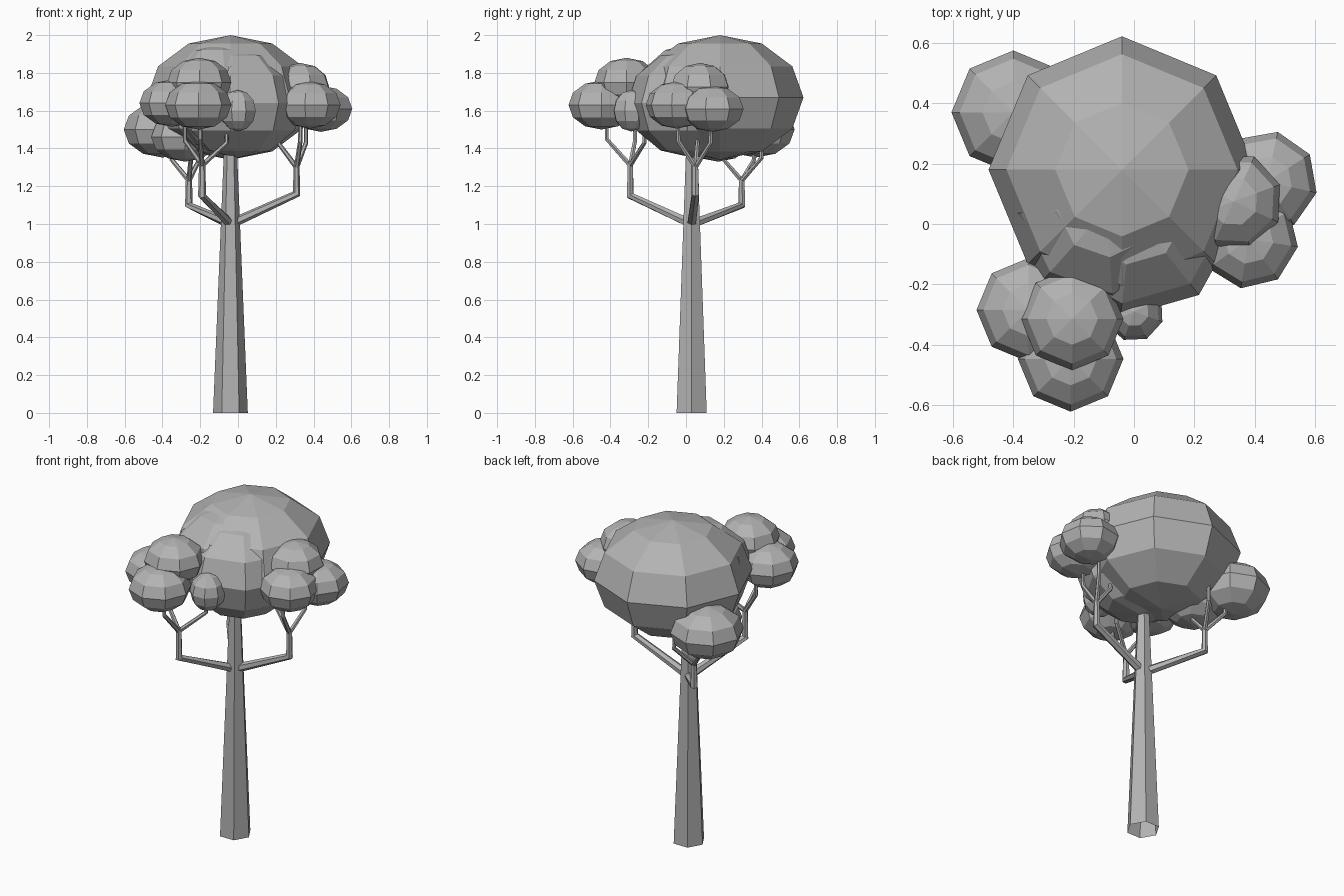
import bpy
import bmesh
from math import radians, cos, sin, pi
from mathutils import Vector, Matrix

cube = bpy.data.objects.get("Cube")
if cube:
    bpy.data.objects.remove(cube, do_unlink=True)

grey = bpy.data.materials.new("plain grey")
grey.use_nodes = True
COLOUR = (0.45, 0.45, 0.45, 1)
grey.diffuse_color = COLOUR
grey.node_tree.nodes["Principled BSDF"].inputs["Base Color"].default_value = COLOUR


def finish(bm, name):
    bmesh.ops.recalc_face_normals(bm, faces=bm.faces)
    mesh = bpy.data.meshes.new(name)
    bm.to_mesh(mesh)
    bm.free()
    mesh.materials.append(grey)
    obj = bpy.data.objects.new(name, mesh)
    bpy.context.collection.objects.link(obj)
    return obj


def foliage(name, centre, radius, height, turn=0):
    """Flattened eight-sided ball, height is half its depth."""
    bm = bmesh.new()
    bmesh.ops.create_uvsphere(bm, u_segments=8, v_segments=6, radius=1)
    place = (Matrix.Translation(centre) @ Matrix.Rotation(radians(turn), 4, 'Z')
             @ Matrix.Diagonal((radius, radius, height, 1)))
    bm.transform(place)
    finish(bm, name)


def limb(name, points, radii, cap=True):
    """Six-sided tapering tube with mitred bends."""
    pts = [Vector(p) for p in points]
    bm = bmesh.new()
    rings = []
    for i, p in enumerate(pts):
        before = (p - pts[max(i - 1, 0)]).normalized()
        after = (pts[min(i + 1, len(pts) - 1)] - p).normalized()
        along = (before + after).normalized()
        side = Vector((1, 0, 0))
        side = (side - along * side.dot(along)).normalized()
        up = along.cross(side)
        rings.append([bm.verts.new(p + radii[i] * (side * cos(k * pi / 3) + up * sin(k * pi / 3)))
                      for k in range(6)])
    for a, b in zip(rings, rings[1:]):
        for k in range(6):
            n = (k + 1) % 6
            bm.faces.new((a[k], a[n], b[n], b[k]))
    if cap:
        bm.faces.new(rings[-1])
    finish(bm, name)


# Trunk, open at the base
limb("trunk", [(-0.04, 0.03, 0), (-0.04, 0.03, 1.5)], [0.092, 0.03])

# Main crown: one large ball with two smaller ones bulging to the front
foliage("crown_main", (-0.04, 0.18, 1.67), 0.442, 0.33)
foliage("crown_front", (-0.005, 0.042, 1.64), 0.354, 0.29, 38.5)
foliage("crown_side", (-0.09, 0.053, 1.67), 0.327, 0.29, 3.5)
foliage("crown_tuft", (0.0, -0.29, 1.6), 0.1, 0.11, 25)

# Front cluster
foliage("front_cluster_top", (-0.205, -0.315, 1.75), 0.17, 0.13)
foliage("front_cluster_outer", (-0.21, -0.447, 1.63), 0.175, 0.13)
foliage("front_cluster_side", (-0.35, -0.285, 1.64), 0.172, 0.125)

# Side cluster
foliage("side_cluster_back", (0.44, 0.14, 1.61), 0.169, 0.122, 32.5)
foliage("side_cluster_front", (0.38, -0.05, 1.63), 0.165, 0.125, 36)
foliage("side_cluster_top", (0.33, 0.075, 1.725), 0.163, 0.128, 20)

# Back cluster
foliage("back_cluster_outer", (-0.4, 0.37, 1.5), 0.205, 0.148)
foliage("back_cluster_inner", (-0.28, 0.17, 1.46), 0.18, 0.13)

# Each branch leaves the trunk, bends upward and splits into twigs
BRANCHES = {
    "front_branch": ((-0.19, -0.295, 1.15), 1.33,
                     [(-0.2, -0.42, 1.45), (-0.28, -0.27, 1.44), (-0.06, -0.22, 1.43)]),
    "side_branch": ((0.31, 0.05, 1.16), 1.32,
                    [(0.36, 0.13, 1.43), (0.33, -0.04, 1.44), (0.22, 0.06, 1.42)]),
    "back_branch": ((-0.26, 0.295, 1.1), 1.25,
                    [(-0.35, 0.36, 1.34), (-0.25, 0.2, 1.34), (-0.2, 0.4, 1.35)]),
}
for name, (bend, fork, twigs) in BRANCHES.items():
    x, y, z = bend
    limb(name, [(-0.04, 0.03, 1.0), bend, (x, y, fork)], [0.026, 0.022, 0.016])
    for i, tip in enumerate(twigs):
        tx, ty, tz = tip
        limb(f"{name}_twig_{i + 1}",
             [(x, y, fork - 0.02), tip, (tx, ty, tz + 0.12)], [0.014, 0.012, 0.009])
